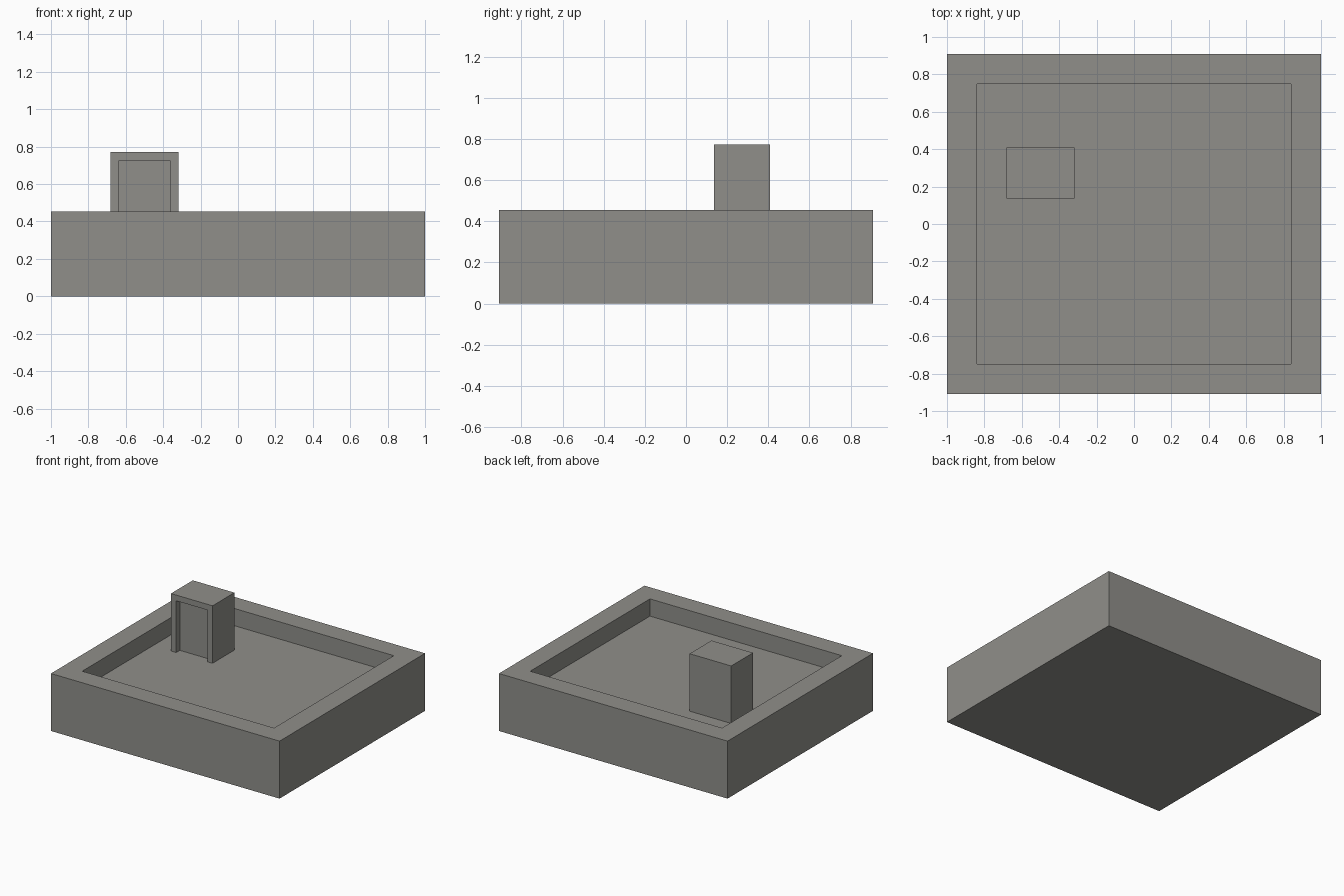
import bpy
import bmesh
from mathutils import Matrix, Vector

if "Cube" in bpy.data.objects:
    bpy.data.objects.remove(bpy.data.objects["Cube"])

U = 1 / 11  # building module

concrete = bpy.data.materials.new("warm_grey_concrete")
concrete.diffuse_color = (0.279, 0.275, 0.255, 1)
concrete.use_nodes = True
concrete.node_tree.nodes["Principled BSDF"].inputs["Base Color"].default_value = concrete.diffuse_color


def new_object(name, bm):
    bmesh.ops.recalc_face_normals(bm, faces=bm.faces)
    mesh = bpy.data.meshes.new(name)
    bm.to_mesh(mesh)
    bm.free()
    mesh.materials.append(concrete)
    ob = bpy.data.objects.new(name, mesh)
    bpy.context.collection.objects.link(ob)
    return ob


def box(lo, hi):
    """Box between two corners, given in modules."""
    lo, hi = Vector(lo) * U, Vector(hi) * U
    bm = bmesh.new()
    m = Matrix.Translation((lo + hi) / 2) @ Matrix.Diagonal((*(hi - lo), 1))
    bmesh.ops.create_cube(bm, size=1, matrix=m)
    return bm


# Building block with a parapet: inset the roof face and sink it straight down
bm = box((-11, -10, 0), (11, 10, 5))
bm.normal_update()
roof = max(bm.faces, key=lambda f: f.normal.z)
bmesh.ops.inset_region(bm, faces=[roof], thickness=2.5 * U)
sunk = bmesh.ops.extrude_discrete_faces(bm, faces=[roof])["faces"]
bmesh.ops.translate(bm, verts=sunk[0].verts, vec=(0, 0, -1.5 * U))
new_object("building_with_parapet", bm)

# Stair housing standing on the sunken roof
house = new_object("stair_housing", box((-7.5, 1.5, 3.5), (-3.5, 4.5, 8.5)))

# Shallow doorway cut into its front, open down to the roof
cutter = new_object("doorway_cutter", box((-7, 1, 3), (-4, 2, 8)))
cutter.hide_render = True
cutter.display_type = 'WIRE'
cut = house.modifiers.new("doorway", 'BOOLEAN')
cut.operation = 'DIFFERENCE'
cut.solver = 'EXACT'
cut.object = cutter
